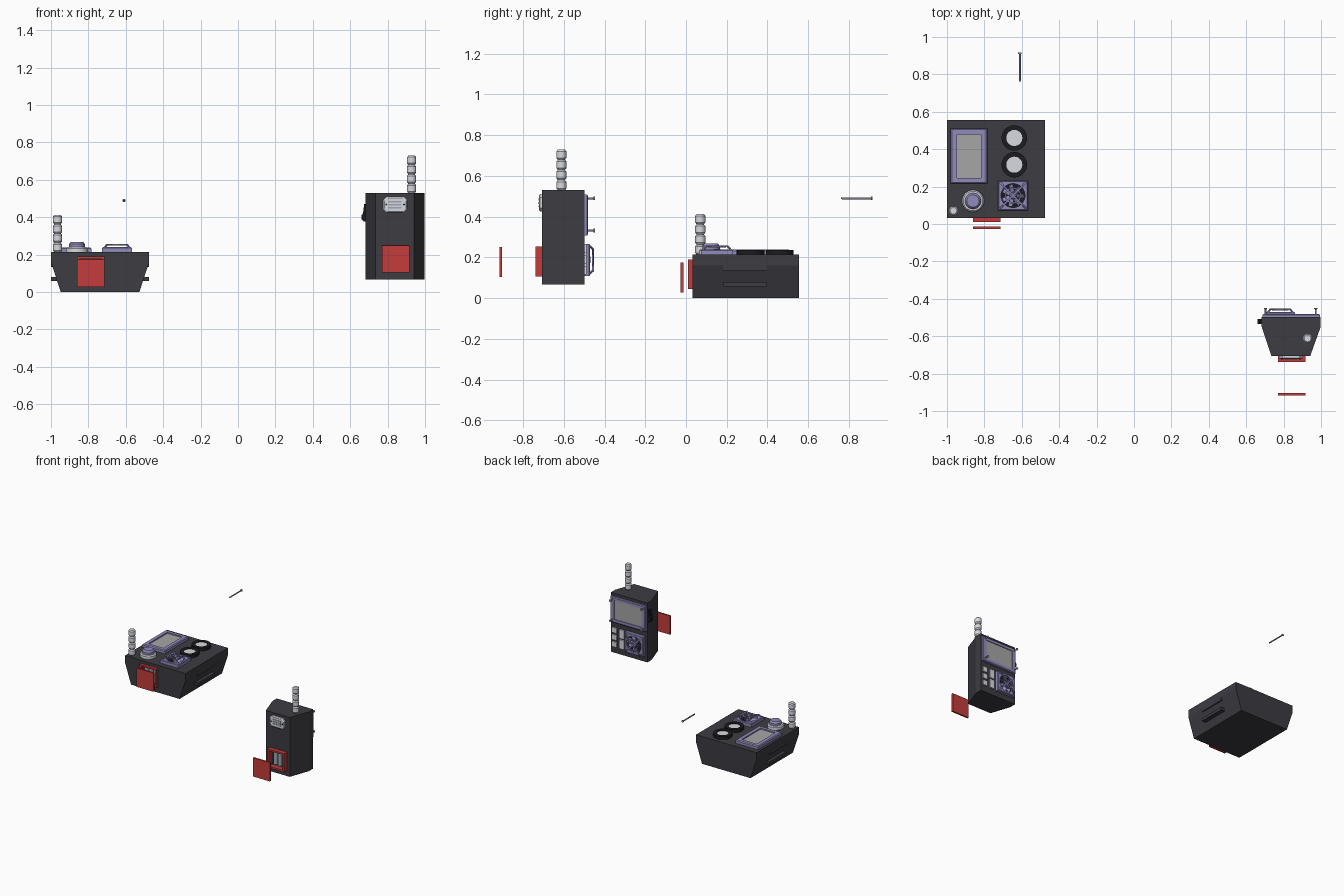
import bpy, bmesh, math
from mathutils import Matrix, Vector

if "Cube" in bpy.data.objects:
    bpy.data.objects.remove(bpy.data.objects["Cube"])


def material(name, *c):
    m = bpy.data.materials.new(name)
    m.diffuse_color = (*c, 1)
    m.use_nodes = True
    m.node_tree.nodes["Principled BSDF"].inputs["Base Color"].default_value = m.diffuse_color
    return m


DARK = material("dark_plastic", 0.045, 0.045, 0.055)
BLACK = material("black", 0.012, 0.012, 0.015)
RED = material("red", 0.55, 0.045, 0.045)
LILAC = material("lilac", 0.28, 0.26, 0.5)
SCREEN = material("screen_grey", 0.38, 0.38, 0.38)
WHITE = material("pale_grey", 0.68, 0.7, 0.75)
STEEL = material("steel", 0.35, 0.38, 0.45)


def loft(name, loops, mat, M=Matrix(), cyclic=False, smooth=False):
    """Skin a row of matching closed loops; capped, or joined into a ring."""
    bm = bmesh.new()
    rows = [[bm.verts.new(M @ Vector(p)) for p in l] for l in loops]
    n = len(rows[0])
    pairs = list(zip(rows, rows[1:])) + ([(rows[-1], rows[0])] if cyclic else [])
    for a, b in pairs:
        for i in range(n):
            j = (i + 1) % n
            bm.faces.new((a[i], a[j], b[j], b[i]))
    if not cyclic:
        bm.faces.new(rows[0])
        bm.faces.new(rows[-1])
    bmesh.ops.recalc_face_normals(bm, faces=bm.faces)
    me = bpy.data.meshes.new(name)
    bm.to_mesh(me)
    bm.free()
    if smooth:
        me.shade_smooth()
        me.set_sharp_from_angle(angle=math.radians(35))
    me.materials.append(mat)
    ob = bpy.data.objects.new(name, me)
    bpy.context.collection.objects.link(ob)
    return ob


def rect(w, h, z, x=0, y=0):
    return [(x - w, y - h, z), (x + w, y - h, z), (x + w, y + h, z), (x - w, y + h, z)]


def circ(r, z, n=32, x=0, y=0):
    return [(x + r * math.cos(2 * math.pi * i / n), y + r * math.sin(2 * math.pi * i / n), z) for i in range(n)]


def square_loop(h, z, n=32):
    out = []
    for x, y, _ in circ(1, 0, n):
        s = h / max(abs(x), abs(y))
        out.append((x * s, y * s, z))
    return out


def octagon(w, h, c, z):
    return [(-w + c, -h, z), (w - c, -h, z), (w, -h + c, z), (w, h - c, z),
            (w - c, h, z), (-w + c, h, z), (-w, h - c, z), (-w, -h + c, z)]


def box(name, w, h, z0, z1, mat, M=Matrix(), x=0, y=0):
    return loft(name, [rect(w, h, z0, x, y), rect(w, h, z1, x, y)], mat, M)


def lathe(name, prof, mat, M=Matrix(), n=32, x=0, y=0):
    return loft(name, [circ(r, z, n, x, y) for r, z in prof], mat, M, smooth=True)


def at(x, y, z, facing="top"):
    """Local frame whose z axis points out of the given side."""
    R = {"top": Matrix(),
         "front": Matrix(((1, 0, 0), (0, 0, -1), (0, 1, 0))).to_4x4(),
         "back": Matrix(((-1, 0, 0), (0, 0, 1), (0, 1, 0))).to_4x4()}[facing]
    return Matrix.Translation((x, y, z)) @ R


def antenna(name, x, y, z):
    prof = []
    for i in range(4):
        b = i * 0.05
        prof += [(0.018, b), (0.025, b + 0.009), (0.025, b + 0.041), (0.018, b + 0.049)]
    lathe(name, prof, WHITE, at(x, y, z), 16)


def screen(name, M, w, h, bw, bh, t):
    loft(name + "_frame", [rect(w, h, 0), rect(w, h, t * 0.75), rect(w - 0.006, h - 0.006, t),
                           rect(w - bw, h - bh, t), rect(w - bw, h - bh, 0)], LILAC, M, cyclic=True)
    box(name + "_glass", w - bw, h - bh, 0, t * 0.65, SCREEN, M)


def fan(name, M):
    s = 0.079
    loft(name + "_frame", [square_loop(s, 0), square_loop(s, 0.022), square_loop(s - 0.004, 0.027),
                           circ(0.064, 0.027), circ(0.064, 0)], LILAC, M, cyclic=True)
    lathe(name + "_floor", [(0.064, 0), (0.064, 0.004)], BLACK, M)
    lathe(name + "_hub", [(0.02, 0), (0.02, 0.024), (0.015, 0.028)], LILAC, M, 16)
    for i in range(7):
        R = M @ Matrix.Rotation(i * math.tau / 7, 4, "Z") @ Matrix.Translation((0.038, 0, 0.014)) \
            @ Matrix.Rotation(0.6, 4, "X")
        box(f"{name}_blade_{i}", 0.021, 0.012, -0.001, 0.001, LILAC, R)
    # raised cross guard with a ring
    for k in (1, -1):
        R = M @ Matrix.Rotation(k * math.pi / 4, 4, "Z")
        path = [(-0.098, 0.022), (-0.075, 0.041), (0.075, 0.041), (0.098, 0.022)]
        loft(f"{name}_guard_{'a' if k > 0 else 'b'}",
             [[(x, -.005, z - .004), (x, .005, z - .004), (x, .005, z + .004), (x, -.005, z + .004)]
              for x, z in path], LILAC, R)
    loft(name + "_guard_ring", [circ(0.044, 0.036), circ(0.044, 0.044), circ(0.036, 0.044), circ(0.036, 0.036)],
         LILAC, M, cyclic=True, smooth=True)


def battery_bay(name, body, M, t, door_drop, door_gap):
    w, i = 0.073, 0.06
    cutter = box(name + "_cutter", i, i, -0.045, 0.01, BLACK, M)
    cutter.hide_render = True
    cutter.hide_viewport = True
    mod = body.modifiers.new("bay", "BOOLEAN")
    mod.operation = "DIFFERENCE"
    mod.solver = "EXACT"
    mod.object = cutter
    loft(name + "_frame", [rect(w, w, 0), rect(w, w, t), rect(i, i, t), rect(i, i, 0)], RED, M, cyclic=True)
    for k in (-1, 0, 1):
        B = M @ Matrix.Translation((k * 0.038, -0.055, -0.02)) @ Matrix.Rotation(-math.pi / 2, 4, "X")
        lathe(f"{name}_battery_{k + 1}", [(0.016, 0), (0.016, 0.1), (0.007, 0.1), (0.007, 0.108)],
              STEEL, B, 16)
    box(name + "_door", w, w, door_gap, door_gap + 0.013, RED, M, 0, door_drop)


def screw(name, M, length, r=0.005):
    lathe(name, [(r * 0.4, 0), (r, r * 1.5), (r, length - 0.008), (r * 1.8, length - 0.006), (r * 1.8, length)],
          STEEL, M, 12)


# ---- flat console ----
CX = -0.7375
prof = [(-0.21, 0), (0.21, 0), (0.2625, 0.16), (0.2625, 0.213), (-0.2625, 0.213), (-0.2625, 0.16)]
console = loft("console_body", [[(CX + x, y, z) for x, z in prof] for y in (0.032, 0.556)], DARK)
for s, side in ((-1, "left"), (1, "right")):
    # side lip and grip ledge
    for nm, pts in (("lip", [(.2, .135), (.2625, .135), (.2625, .165), (.2, .165)]),
                    ("grip", [(.2, .058), (.2625, .058), (.2625, .08), (.2, .08)])):
        loft(f"console_{nm}_{side}", [[(CX + s * x, y, z) for x, z in pts] for y in (0.185, 0.395)], DARK)
TOP = 0.213
screen("console_screen", at(-0.882, 0.363, TOP), 0.098, 0.147, 0.033, 0.031, 0.026)
for i, y in enumerate((0.46, 0.317)):
    M = at(-0.64, y, TOP)
    loft(f"dial_rim_{i}", [circ(.068, 0), circ(.068, .024), circ(.043, .024), circ(.043, 0)],
         BLACK, M, cyclic=True, smooth=True)
    lathe(f"dial_face_{i}", [(0.043, 0), (0.043, 0.018)], WHITE, M)
K = at(-0.861, 0.123, TOP)
lathe("knob_base", [(0.059, 0), (0.059, 0.02), (0.052, 0.027)], WHITE, K)
lathe("knob_cap", [(0.043, 0.02), (0.043, 0.043), (0.033, 0.055)], LILAC, K)
fan("console_fan", at(-0.647, 0.152, TOP))
antenna("console_antenna", -0.965, 0.07, TOP)
battery_bay("console_bay", console, at(-0.787, 0.032, 0.1175, "front"), 0.021, -0.016, 0.045)

# ---- handheld unit ----
prof = [(0.683, -0.498), (0.683, -0.55), (0.735, -0.706), (0.942, -0.706), (0.998, -0.55), (0.998, -0.498)]
handheld = loft("handheld_body", [[(x, y, z) for x, y in prof] for z in (0.066, 0.53)], DARK)
antenna("handheld_antenna", 0.928, -0.612, 0.53)
battery_bay("handheld_bay", handheld, at(0.844, -0.706, 0.18, "front"), 0.033, -0.003, 0.198)
BACK = -0.498
screen("handheld_screen", at(0.841, BACK, 0.408, "back"), 0.153, 0.1, 0.033, 0.026, 0.017)
for i, (x, z) in enumerate([(x, z) for x in (0.703, 0.972) for z in (0.332, 0.49)]):
    screw(f"panel_screw_{i}", at(x, BACK, z, "back"), 0.05)
fan("handheld_fan", at(0.782, BACK, 0.188, "back"))
# keypad
for i in range(3):
    box(f"key_small_{i}", 0.02, 0.02, 0, 0.01, WHITE, at(0.964, BACK, 0.135 + i * 0.055, "back"))
for i in range(2):
    box(f"key_tall_{i}", 0.02, 0.035, 0, 0.01, WHITE, at(0.9, BACK, 0.15 + i * 0.08, "back"))
# earpiece plate on the front
P = at(0.84, -0.706, 0.468, "front")
loft("earpiece_plate", [octagon(.064, .043, .018, 0), octagon(.064, .043, .018, .01),
                        octagon(.057, .036, .016, .015)], WHITE, P)
for i in (-1, 0, 1):
    box(f"earpiece_rib_{i + 1}", 0.035, 0.004, 0.01, 0.018, STEEL, P, 0, i * 0.016)
for s in (-1, 1):
    lathe(f"earpiece_rivet_{'left' if s < 0 else 'right'}", [(.005, .01), (.005, .018)], BLACK, P, 12, s * 0.048)
# side talk lever
lever = [(.69, .475), (.675, .47), (.668, .42), (.659, .41), (.661, .39), (.672, .378), (.69, .375)]
loft("talk_lever", [[(x, y, z) for x, z in lever] for y in (-0.535, -0.508)], BLACK)

# ---- loose screw ----
screw("loose_screw", at(-0.61, 0.76, 0.49, "back"), 0.156)
